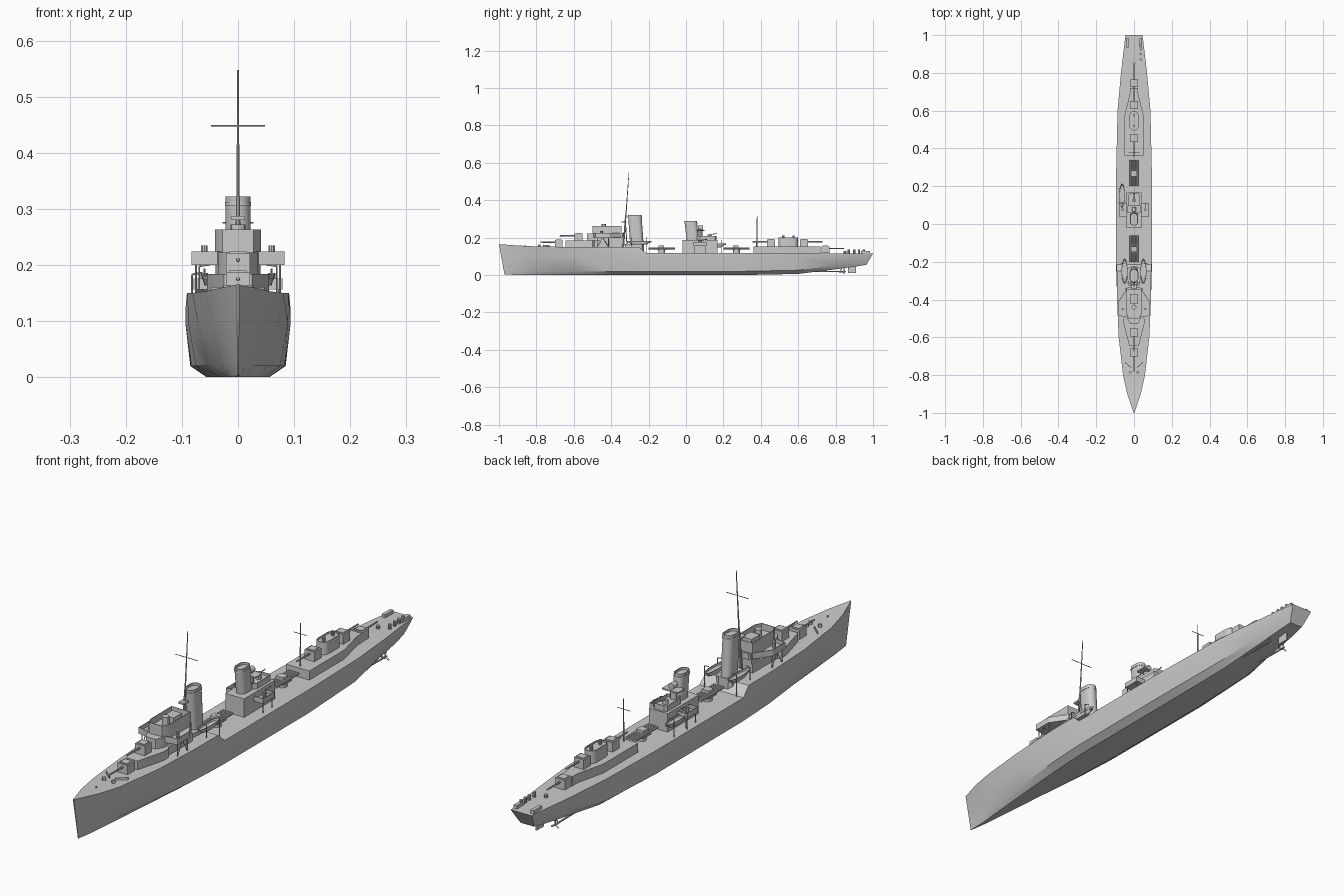
import bpy, bmesh, math
from mathutils import Vector

if "Cube" in bpy.data.objects:
    bpy.data.objects.remove(bpy.data.objects["Cube"])


def finish(name, bm):
    bmesh.ops.recalc_face_normals(bm, faces=bm.faces)
    me = bpy.data.meshes.new(name)
    bm.to_mesh(me)
    bm.free()
    ob = bpy.data.objects.new(name, me)
    bpy.context.collection.objects.link(ob)
    return ob


def prism(name, pts, z0, z1, at=(0, 0), bottom=1.0, rake=0.0, rim=0.0, depth=0.0):
    """Extrude an xy outline; bottom scale, top rake in y, optional recessed top."""
    bm = bmesh.new()
    lo = [bm.verts.new((at[0] + x * bottom, at[1] + y * bottom, z0)) for x, y in pts]
    hi = [bm.verts.new((at[0] + x, at[1] + y + rake, z1)) for x, y in pts]
    n = len(pts)
    for i in range(n):
        bm.faces.new((lo[i], lo[(i + 1) % n], hi[(i + 1) % n], hi[i]))
    bm.faces.new(lo)
    top = bm.faces.new(hi)
    bmesh.ops.recalc_face_normals(bm, faces=bm.faces)
    if rim:
        bmesh.ops.inset_region(bm, faces=[top], thickness=rim)
        low = bmesh.ops.extrude_discrete_faces(bm, faces=[top])['faces'][0]
        bmesh.ops.translate(bm, verts=low.verts, vec=(0, 0, -depth))
    return finish(name, bm)


def box(name, x, y, z, **k):
    pts = [(x[0], y[0]), (x[1], y[0]), (x[1], y[1]), (x[0], y[1])]
    return prism(name, pts, z[0], z[1], **k)


def sym(half):
    """Mirror a half outline (x > 0, front to back) into a closed one."""
    return half + [(-x, y) for x, y in reversed(half)]


def oval(rx, ry, n=20):
    return [(rx * math.cos(2 * math.pi * i / n), ry * math.sin(2 * math.pi * i / n)) for i in range(n)]


def stadium(r, half, n=8):
    arc = [(r * math.cos(math.pi * i / n), half - r + r * math.sin(math.pi * i / n)) for i in range(n + 1)]
    return arc + [(-x, -y) for x, y in arc]


def rod(name, p, q, r, r2=None, n=8):
    p, q = Vector(p), Vector(q)
    bm = bmesh.new()
    bmesh.ops.create_cone(bm, cap_ends=True, segments=n, radius1=r, radius2=r if r2 is None else r2, depth=(q - p).length)
    rot = (q - p).to_track_quat('Z', 'Y').to_matrix()
    for v in bm.verts:
        v.co = rot @ v.co + (p + q) / 2
    return finish(name, bm)


# Hull: y, top z, half widths at deck / side / bilge / bottom, bottom z
stations = [
    (-1.0, .165, .002, .0015, .001, .001, .004),
    (-.9, .158, .036, .024, .013, .006, 0),
    (-.8, .153, .058, .045, .028, .015, 0),
    (-.6, .150, .081, .072, .053, .032, 0),
    (-.4, .150, .090, .089, .075, .048, 0),
    (-.25, .150, .091, .094, .083, .055, 0),
    (-.215, .117, .094, .094, .084, .056, 0),
    (.3, .117, .094, .094, .085, .056, 0),
    (.6, .117, .087, .086, .076, .052, .006),
    (.8, .116, .069, .066, .055, .04, .031),
    (.91, .116, .056, .053, .044, .034, .046),
    (1.0, .114, .045, .041, .035, .028, .055)]
bm = bmesh.new()
rings = []
for y, zt, d, m, b, k, zk in stations:
    ring = [(d, zt), (m, .098), (b, zk + .02), (k, zk)]
    ring += [(-x, z) for x, z in reversed(ring)]
    # rake the stem and the transom
    def lean(z):
        return .03 * (1 - z / .165) if y == -1 else (-.6 * (.114 - z) if y == 1 else 0)
    rings.append([bm.verts.new((x, y + lean(z), z)) for x, z in ring])
for a, c in zip(rings, rings[1:]):
    for i in range(8):
        bm.faces.new((a[i], a[(i + 1) % 8], c[(i + 1) % 8], c[i]))
bm.faces.new(rings[0])
bm.faces.new(rings[-1])
finish("hull", bm)


# Main guns: shield and barrel, d = firing direction along y
def gun(name, y, z, d):
    box(name + "_shield", (-.021, .021), (y - .021, y + .021), (z, z + .037))
    box(name + "_roof_rim", (-.015, .015), (y - .015, y + .015), (z + .037, z + .04))
    rod(name + "_barrel", (0, y, z + .025), (0, y + d * .1, z + .026), .004, .003)


gun("gun_a", -.68, .150, -1)
gun("gun_b", -.575, .184, -1)
gun("gun_x", .455, .152, -1)
gun("gun_y", .63, .152, 1)
gun("gun_z", .745, .117, 1)

# Forward deckhouse and bridge
prism("forward_deckhouse", sym([(.025, -.645), (.055, -.53), (.055, -.5), (.045, -.49), (.045, -.34)]), .149, .184)
prism("bridge_house", sym([(.02, -.53), (.036, -.5), (.04, -.34)]), .184, .222)
prism("bridge_wings", sym([(.03, -.495), (.083, -.485), (.083, -.41), (.032, -.335)]), .2, .224, rim=.003, depth=.016)
prism("bridge_tub", sym([(.028, -.5), (.041, -.475), (.041, -.345)]), .21, .263, rim=.003, depth=.025)
box("chart_house", (-.02, .02), (-.42, -.37), (.23, .262))
rod("director", (0, -.44, .235), (0, -.44, .272), .013, n=12)
for s in (-1, 1):
    for i, y in enumerate((-.475, -.415)):
        rod("wing_post", (s * .075, y, .148), (s * .075, y, .202), .002, n=6)
    rod("wing_brace", (s * .075, -.475, .15), (s * .075, -.445, .2), .0015, n=6)
    rod("wing_brace", (s * .075, -.415, .15), (s * .075, -.445, .2), .0015, n=6)
    rod("wing_light_gun", (s * .06, -.45, .208), (s * .06, -.45, .235), .006, n=10)

# Foredeck fittings
for s in (-1, 1):
    rod("capstan", (s * .02, -.785, .148), (s * .02, -.785, .164), .007, n=12)
    prism("breakwater", [(s * .012, -.765), (s * .047, -.735), (s * .047, -.731), (s * .012, -.761)], .149, .161)
rod("jackstaff_post", (0, -.86, .15), (0, -.86, .162), .003)

# Funnels with casings and rims
prism("forward_funnel_casing", sym([(.03, -.325), (.034, -.29), (.034, -.235), (.02, -.225)]), .115, .165)
prism("forward_funnel", stadium(.022, .036), .155, .322, at=(0, -.262), rake=-.012, rim=.003, depth=.02)
prism("forward_funnel_band", stadium(.0235, .0375), .306, .312, at=(0, -.274))
prism("aft_funnel", stadium(.02, .033), .18, .288, at=(0, .037), rake=-.012, rim=.003, depth=.02)
prism("aft_funnel_band", stadium(.0215, .0345), .274, .279, at=(0, .026))

# Masts
rod("foremast_lower", (0, -.335, .15), (0, -.322, .32), .0045, .0035)
rod("foremast_upper", (0, -.322, .31), (0, -.305, .547), .0028, .0015)
rod("foremast_yard", (-.048, -.312, .448), (.048, -.312, .448), .0015, n=6)
for s in (-1, 1):
    rod("mast_leg", (s * .022, -.315, .15), (0, -.324, .29), .0025, n=6)
box("lookout_platform", (-.012, .012), (-.345, -.318), (.28, .287))
rod("mainmast", (0, .378, .15), (0, .38, .315), .003, .0015)
rod("mainmast_yard", (-.028, .379, .275), (.028, .379, .275), .0014, n=6)


# Boats on davits
def boat(x, y, z, length):
    prism("boat", oval(.016, length / 2), z, z + .02, at=(x, y), bottom=.6, rim=.002, depth=.008)
    for dy in (-.3, .3):
        yy, s = y + dy * length, math.copysign(1, x)
        rod("davit", (x + s * .019, yy, .115), (x + s * .019, yy, z + .035), .0018, n=6)
        rod("davit_arm", (x + s * .019, yy, z + .035), (x, yy, z + .038), .0018, n=6)


boat(.05, -.25, .163, .135)
boat(-.05, -.25, .163, .135)
boat(-.063, .15, .148, .13)

# Torpedo tube mounts
for y in (-.13, .27):
    rod("torpedo_pedestal", (0, y, .115), (0, y, .136), .018, n=16)
    box("torpedo_bed", (-.024, .024), (y - .025, y + .025), (.134, .139))
    for x in (-.018, -.006, .006, .018):
        rod("torpedo_tube", (x, y - .07, .143), (x, y + .07, .143), .0055, n=10)
    box("torpedo_cover", (-.016, .016), (y - .018, y + .012), (.145, .158))

# Midship deckhouse, searchlight platform and light guns
box("midship_deckhouse", (-.04, .04), (-.02, .168), (.115, .188))
prism("searchlight_deck", sym([(.018, .06), (.03, .075), (.03, .155), (.02, .162)]), .188, .21, rim=.003, depth=.01)
rod("searchlight_tower", (0, .075, .188), (0, .075, .24), .012, n=12)
box("searchlight_platform", (-.034, .034), (.058, .098), (.235, .24))
rod("searchlight", (0, .065, .252), (0, .09, .252), .012, n=14)
rod("light_gun_mount", (0, .125, .195), (0, .125, .216), .01, n=12)
rod("light_gun_barrel", (0, .12, .215), (0, .165, .222), .002, n=6)
for s in (-1, 1):
    prism("side_gun_tub", [(s * .035, .04), (s * .079, .04), (s * .079, .11), (s * .035, .11)], .156, .176, rim=.003, depth=.014)
    rod("side_gun_mount", (s * .06, .075, .158), (s * .06, .075, .186), .007, n=10)
    rod("side_gun_barrel", (s * .06, .075, .185), (s * .06, .115, .192), .002, n=6)
    for y in (.047, .103):
        rod("tub_post", (s * .073, y, .115), (s * .073, y, .158), .002, n=6)

# Aft deckhouse and control position
prism("aft_deckhouse", sym([(.05, .362), (.05, .575), (.022, .69), (.022, .72)]), .115, .152)
prism("aft_control_house", stadium(.024, .052), .15, .2, at=(0, .547), rim=.003, depth=.006)
for y in (.52, .575):
    rod("aft_vent", (0, y, .19), (0, y, .212), .006, n=10)

# Stern: depth charge gear and racks
for s in (-1, 1):
    box("charge_rack", (s * .036 - .007, s * .036 + .007), (.935, .985), (.112, .128))
for y in (.87, .9, .925, .95):
    rod("depth_charge", (.036, y, .113), (.036, y, .136), .006, n=10)
rod("stern_capstan", (0, .85, .115), (0, .85, .128), .007, n=10)

# Running gear
box("rudder", (-.003, .003), (.865, .91), (.012, .06))
for s in (-1, 1):
    x = s * .035
    rod("shaft", (x, .6, .022), (x, .85, .018), .0035)
    rod("shaft_strut", (x, .825, .018), (x * .6, .835, .045), .0025, n=6)
    rod("propeller_hub", (x, .835, .018), (x, .855, .018), .005, .002)
    for i in range(3):
        a = math.pi / 2 + i * math.tau / 3
        rod("propeller_blade", (x, .843, .018), (x + .017 * math.cos(a), .846, .018 + .017 * math.sin(a)), .002, .004, n=4)

# Smooth rounded parts, keep hard edges
for ob in bpy.data.objects:
    ob.select_set(True)
bpy.context.view_layer.objects.active = bpy.data.objects["hull"]
bpy.ops.object.shade_smooth_by_angle(angle=math.radians(30))
